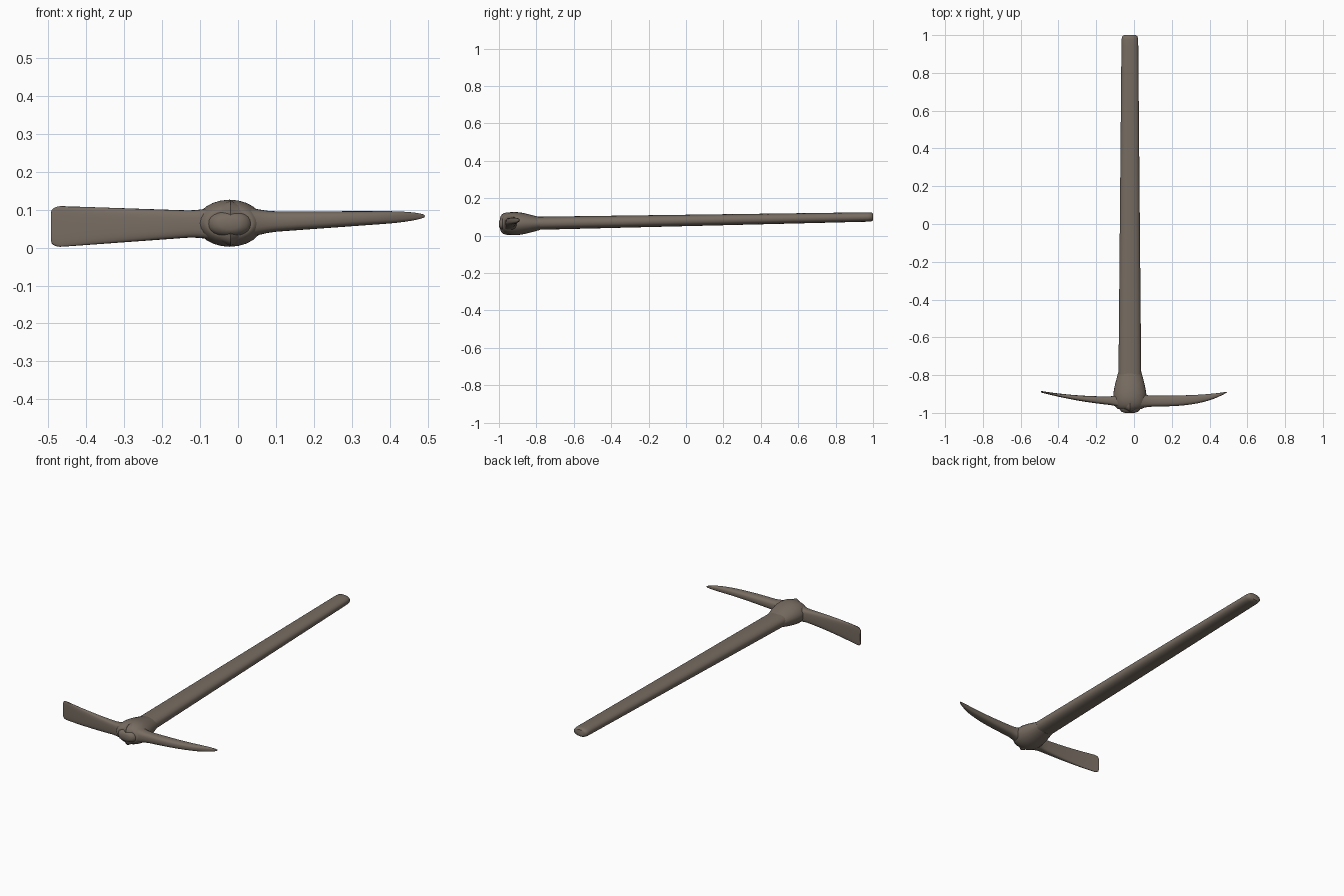
import bpy, bmesh
from math import cos, sin, pi, sqrt, copysign

cube = bpy.data.objects.get("Cube")
if cube:
    bpy.data.objects.remove(cube, do_unlink=True)

material = bpy.data.materials.new("weathered brown")
material.use_nodes = True
colour = (0.185, 0.15, 0.12, 1)
material.diffuse_color = colour
shader = material.node_tree.nodes["Principled BSDF"]
shader.inputs["Base Color"].default_value = colour
shader.inputs["Roughness"].default_value = 0.8

SIDES = 24
STEPS = 28


def blend(start, end, t):
    return start + (end - start) * t


def rounded_end(distance, radius, smallest):
    """Scale that shrinks along a quarter ellipse towards an end."""
    inside = 1 - min(1, distance / radius)
    return blend(smallest, 1, sqrt(1 - inside * inside))


def softened(value, power):
    return copysign(abs(value) ** power, value)


def loft(name, axis, start, end, shape, power):
    """Skin rings; shape(t) gives sideways centre, half width, height, half height."""
    bm = bmesh.new()
    rings = []
    for step in range(STEPS + 1):
        # Rings gather towards both ends, where the outline turns fastest
        t = (1 - cos(pi * step / STEPS)) / 2
        along = blend(start, end, t)
        centre, half_width, height, half_height = shape(t)
        ring = []
        for side in range(SIDES):
            angle = 2 * pi * side / SIDES
            across = centre + half_width * softened(cos(angle), power)
            z = height + half_height * softened(sin(angle), power)
            place = (along, across, z) if axis == "x" else (across, along, z)
            ring.append(bm.verts.new(place))
        rings.append(ring)
    for ring, following in zip(rings, rings[1:]):
        for side in range(SIDES):
            after = (side + 1) % SIDES
            bm.faces.new((ring[side], ring[after], following[after], following[side]))
    bm.faces.new(rings[0])
    bm.faces.new(rings[-1])
    bmesh.ops.recalc_face_normals(bm, faces=bm.faces)
    mesh = bpy.data.meshes.new(name)
    bm.to_mesh(mesh)
    bm.free()
    mesh.materials.append(material)
    part = bpy.data.objects.new(name, mesh)
    bpy.context.collection.objects.link(part)
    bpy.ops.object.select_all(action="DESELECT")
    part.select_set(True)
    bpy.context.view_layer.objects.active = part
    bpy.ops.object.shade_smooth_by_angle(angle=0.8)


# Tapered shaft with rounded ends, the front one poking through the head
def handle_shape(t):
    scale = rounded_end(t, 0.02, 0.4) * rounded_end(1 - t, 0.01, 0.7)
    half_width = blend(0.062, 0.044, t) * scale
    half_height = blend(0.036, 0.025, t) * scale
    return -0.022, half_width, blend(0.062, 0.1, t), half_height


# Socket that swells quickly at the front and eases into the shaft
def socket_shape(t):
    swell = 0.028 * sin(pi * t ** 0.6)
    return -0.022, 0.06 + swell, 0.064, 0.034 + swell


# Blade that thins and widens towards its curved-back cutting edge
def blade_shape(t):
    centre = -0.938 + 0.05 * t * t
    root = 0.03 * max(0, 1 - 4 * t) ** 2
    half_height = blend(0.03, 0.055, t) * rounded_end(1 - t, 0.06, 0.7)
    return centre, blend(0.028, 0.004, t) + root, blend(0.064, 0.055, t), half_height + root


# Pick that tapers and curves back to a blunt point
def pick_shape(t):
    bend = t ** 4
    root = 0.03 * max(0, 1 - 4 * t) ** 2
    half_height = blend(0.031, 0.013, t) * rounded_end(1 - t, 0.2, 0.1)
    return (-0.938 + 0.048 * bend, blend(0.029, 0.002, bend) + root,
            blend(0.064, 0.083, t), half_height + root)


loft("handle", "y", -1, 1, handle_shape, 0.85)
loft("head_socket", "y", -0.98, -0.78, socket_shape, 1)
loft("adze_blade", "x", -0.02, -0.492, blade_shape, 0.6)
loft("pick_point", "x", -0.02, 0.492, pick_shape, 0.75)
